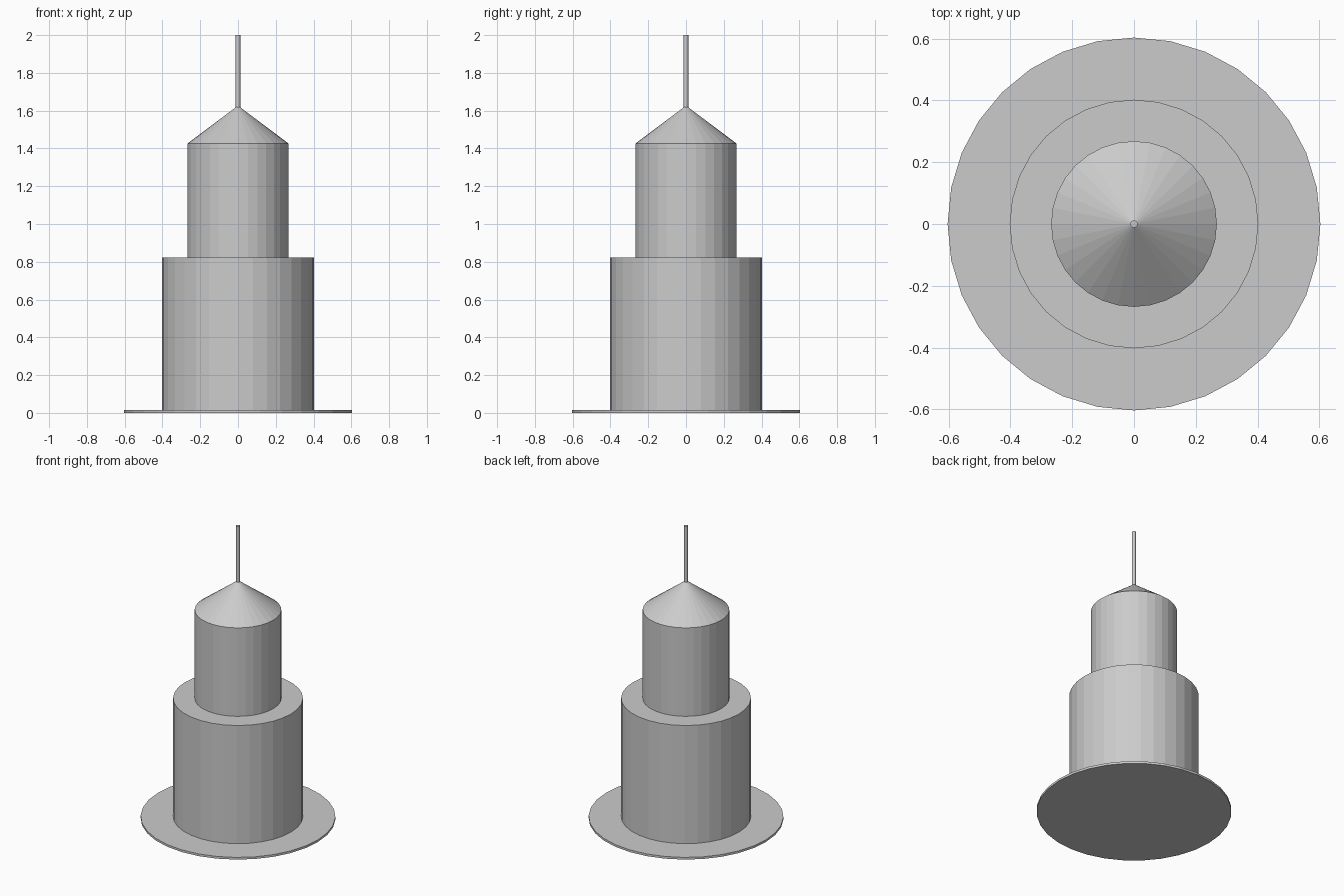
import bpy

if "Cube" in bpy.data.objects:
    bpy.data.objects.remove(bpy.data.objects["Cube"])


def tier(name, z0, z1, r_bottom, r_top=None, sides=32):
    """Add a flat-shaded round tier between two heights."""
    bpy.ops.mesh.primitive_cone_add(
        vertices=sides,
        radius1=r_bottom,
        radius2=r_bottom if r_top is None else r_top,
        depth=z1 - z0,
        location=(0, 0, (z0 + z1) / 2),
    )
    bpy.context.object.name = name


# Thin ground plate
tier("base_plate", 0.0, 0.015, 0.603)
# Two stacked drums
tier("lower_drum", 0.015, 0.822, 0.402)
tier("upper_drum", 0.822, 1.426, 0.268)
# Pointed roof and mast
tier("cone_roof", 1.426, 1.627, 0.268, 0.0)
tier("mast", 1.60, 2.0, 0.012, sides=16)
